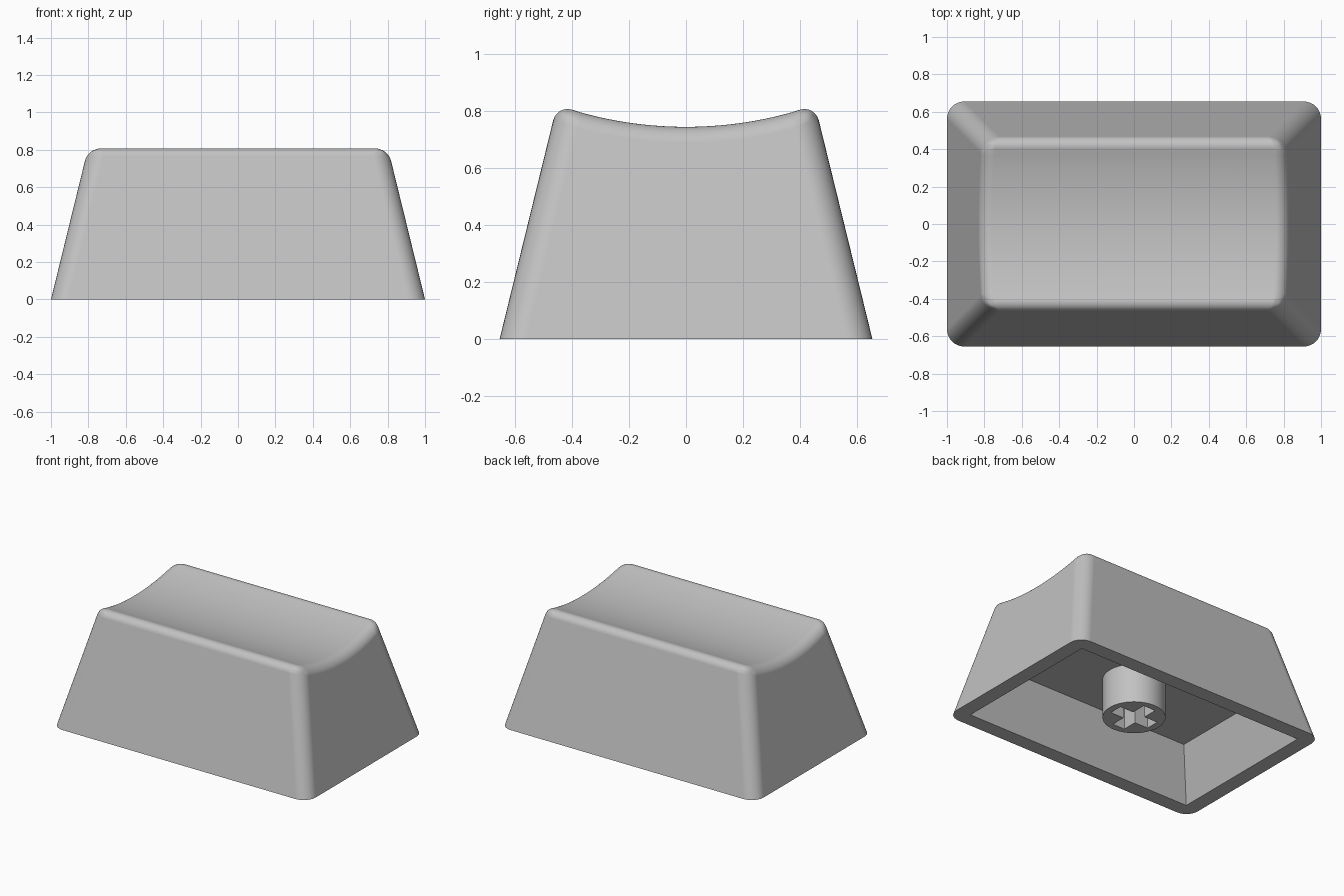
import bpy
import bmesh
import math

cube = bpy.data.objects.get("Cube")
if cube:
    bpy.data.objects.remove(cube, do_unlink=True)

HALF_X, HALF_Y = 1.0, 0.655      # footprint
TAPER = 0.245                    # inward lean of the walls per unit height
DISH_Z, DISH_R = 0.745, 1.38     # lowest point and radius of the dished top
CEILING, STEM_Z = 0.345, 0.07    # underside heights

GREY = (0.54, 0.54, 0.54, 1)
plastic = bpy.data.materials.new("grey plastic")
plastic.use_nodes = True
plastic.diffuse_color = GREY
plastic.node_tree.nodes["Principled BSDF"].inputs["Base Color"].default_value = GREY


def make_object(name, bm):
    """Turn a bmesh into a linked object with the plastic material."""
    bmesh.ops.recalc_face_normals(bm, faces=bm.faces)
    mesh = bpy.data.meshes.new(name)
    bm.to_mesh(mesh)
    bm.free()
    mesh.materials.append(plastic)
    obj = bpy.data.objects.new(name, mesh)
    bpy.context.collection.objects.link(obj)
    return obj


def frustum(name, bottom, top, z0, z1):
    """Rectangular block whose half sizes run from bottom to top."""
    bm = bmesh.new()
    bmesh.ops.create_cube(bm, size=2)
    for v in bm.verts:
        hx, hy = top if v.co.z > 0 else bottom
        v.co = (v.co.x * hx, v.co.y * hy, z1 if v.co.z > 0 else z0)
    return make_object(name, bm)


def apply_all(obj):
    bpy.ops.object.select_all(action='DESELECT')
    obj.select_set(True)
    bpy.context.view_layer.objects.active = obj
    for mod in list(obj.modifiers):
        bpy.ops.object.modifier_apply(modifier=mod.name)


def carve(obj, cutter):
    """Subtract the cutter from the object and discard it."""
    mod = obj.modifiers.new("carve", 'BOOLEAN')
    mod.operation = 'DIFFERENCE'
    mod.solver = 'EXACT'
    mod.object = cutter
    apply_all(obj)
    bpy.data.objects.remove(cutter, do_unlink=True)


def smooth(obj):
    apply_all(obj)
    bpy.ops.object.shade_smooth_by_angle(angle=math.radians(35))
    mod = obj.modifiers.new("flat faces", 'WEIGHTED_NORMAL')
    mod.keep_sharp = True
    apply_all(obj)


# Cap shell: side profile with a dished top, spanned between two leaning ends
def dish(y):
    return DISH_Z + DISH_R - math.sqrt(DISH_R ** 2 - y * y)


rim_y = HALF_Y
for _ in range(20):              # where the wall meets the dish
    rim_y = HALF_Y - TAPER * dish(rim_y)
steps = 24
inner = rim_y - 0.09
ys = [rim_y] + [inner - 2 * inner * i / steps for i in range(steps + 1)] + [-rim_y]
profile = [(-HALF_Y, 0), (HALF_Y, 0)] + [(y, dish(y)) for y in ys]

bm = bmesh.new()
ends = [[bm.verts.new((s * (HALF_X - TAPER * z), y, z)) for y, z in profile]
        for s in (-1, 1)]
for ring in ends:
    bm.faces.new(ring)
for i in range(len(profile)):
    j = (i + 1) % len(profile)
    bm.faces.new((ends[0][i], ends[0][j], ends[1][j], ends[1][i]))

# Round the corner edges and the top rim, leaving the base edge crisp
weight = bm.edges.layers.float.new("bevel_weight_edge")
bm.normal_update()
for e in bm.edges:
    low = min(v.co.z for v in e.verts)
    high = max(v.co.z for v in e.verts)
    if low < 0.01 < high:
        e[weight] = 1.0
    elif low > 0.01 and e.calc_face_angle() > math.radians(40):
        e[weight] = 0.62
cap = make_object("key_cap_shell", bm)
bevel = cap.modifiers.new("rounding", 'BEVEL')
bevel.limit_method = 'WEIGHT'
bevel.width = 0.09
bevel.segments = 8
bevel.use_clamp_overlap = False
apply_all(cap)

# Hollow underside
wall, lean = 0.105, 0.125
open_size = (HALF_X - wall, HALF_Y - wall)
roof_size = (open_size[0] - lean, open_size[1] - lean)
drop = 0.1                       # extend the cutter below the base
flare = lean * drop / CEILING
carve(cap, frustum("cavity_cutter", (open_size[0] + flare, open_size[1] + flare),
                   roof_size, -drop, CEILING))
smooth(cap)

# Round stem with a cross-shaped socket
bm = bmesh.new()
bmesh.ops.create_cone(bm, cap_ends=True, segments=64, radius1=0.2, radius2=0.2,
                      depth=CEILING - STEM_Z + 0.02)
bmesh.ops.translate(bm, verts=bm.verts, vec=(0, 0, (CEILING + STEM_Z + 0.02) / 2))
stem = make_object("stem", bm)
long_half, short_half = 0.152, 0.047
for size in ((long_half, short_half), (short_half, long_half)):
    carve(stem, frustum("socket_cutter", size, size, 0, CEILING))
smooth(stem)
